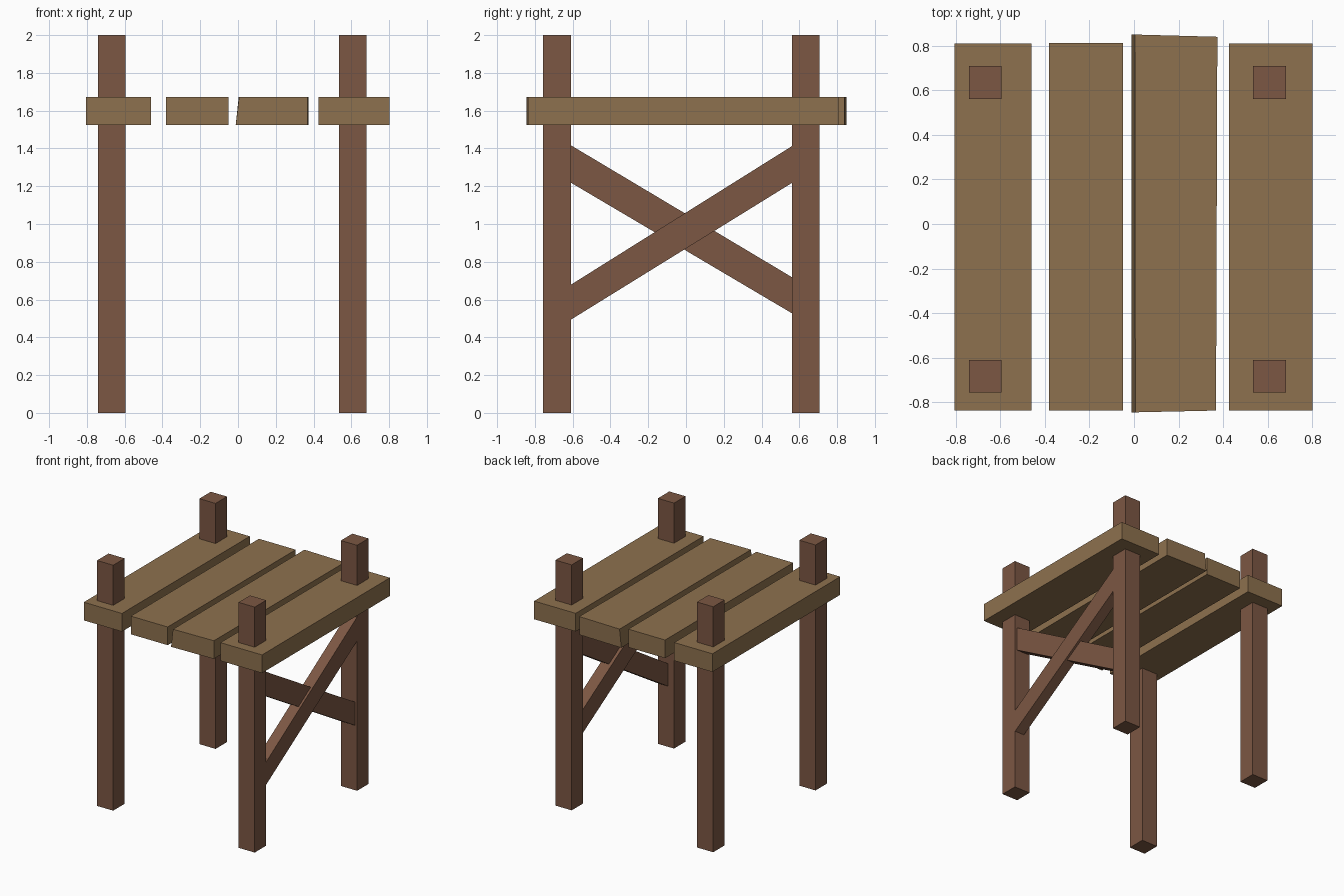
import bpy

if "Cube" in bpy.data.objects:
    bpy.data.objects.remove(bpy.data.objects["Cube"])


def material(name, rgb):
    m = bpy.data.materials.new(name)
    m.diffuse_color = (*rgb, 1)
    m.use_nodes = True
    m.node_tree.nodes["Principled BSDF"].inputs["Base Color"].default_value = m.diffuse_color
    return m


plank_wood = material("light plank wood", (0.27, 0.165, 0.077))
frame_wood = material("dark frame wood", (0.20, 0.095, 0.056))


def hexahedron(name, bottom, top, mat):
    """Solid from two matching four-point loops (counter-clockwise seen from the top loop)."""
    faces = [(3, 2, 1, 0), (4, 5, 6, 7)]
    faces += [(i, (i + 1) % 4, (i + 1) % 4 + 4, i + 4) for i in range(4)]
    mesh = bpy.data.meshes.new(name)
    mesh.from_pydata(bottom + top, [], faces)
    mesh.materials.append(mat)
    obj = bpy.data.objects.new(name, mesh)
    bpy.context.collection.objects.link(obj)
    return obj


def box(name, x0, x1, y0, y1, z0, z1, mat):
    loop = [(x0, y0), (x1, y0), (x1, y1), (x0, y1)]
    return hexahedron(name, [(*p, z0) for p in loop], [(*p, z1) for p in loop], mat)


# Four posts passing up through the top
for side, x in (("left", -0.741), ("right", 0.535)):
    for end, y in (("front", -0.757), ("back", 0.561)):
        box(f"{end}_{side}_post", x, x + 0.146, y, y + 0.147, 0, 2, frame_wood)

# Straight planks of the table top
Z0, Z1 = 1.525, 1.673
box("left_plank", -0.805, -0.461, -0.836, 0.81, Z0, Z1, plank_wood)
box("inner_left_plank", -0.381, -0.049, -0.836, 0.813, Z0, Z1, plank_wood)
box("right_plank", 0.427, 0.802, -0.836, 0.81, Z0, Z1, plank_wood)

# Uneven plank with a slanted left edge
hexahedron("inner_right_plank",
           [(-0.012, -0.845, Z0), (0.368, -0.837, Z0), (0.374, 0.84, Z0), (-0.012, 0.85, Z0)],
           [(0.006, -0.845, Z1), (0.368, -0.837, Z1), (0.374, 0.84, Z1), (0.004, 0.85, Z1)],
           plank_wood)


# Crossed braces between the two right posts, cut vertically at the posts
def brace(name, x0, x1, front, back):
    ya, yb = -0.62, 0.57
    ring = [(ya, front[0]), (yb, back[0]), (yb, back[1]), (ya, front[1])]
    hexahedron(name, [(x0, *p) for p in ring], [(x1, *p) for p in ring], frame_wood)


brace("rising_brace", 0.59, 0.679, (0.487, 0.672), (1.223, 1.418))
brace("falling_brace", 0.565, 0.661, (1.225, 1.423), (0.522, 0.713))
